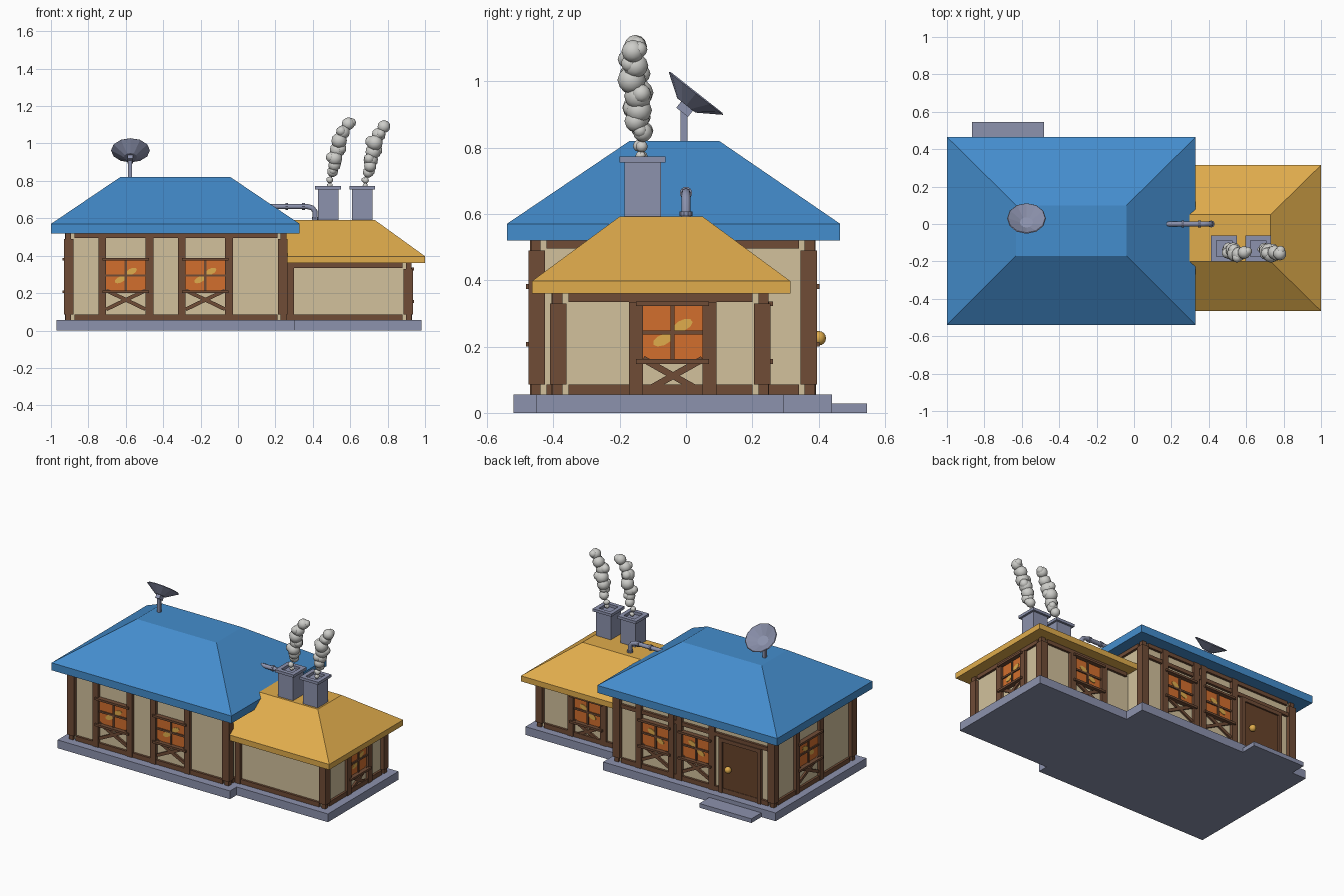
import bpy, bmesh, math
from mathutils import Vector, Matrix

cube = bpy.data.objects.get("Cube")
if cube:
    bpy.data.objects.remove(cube, do_unlink=True)


def material(name, rgb):
    m = bpy.data.materials.new(name)
    m.use_nodes = True
    lin = [((c / 255 + 0.055) / 1.055) ** 2.4 for c in rgb] + [1]
    m.diffuse_color = lin
    bsdf = m.node_tree.nodes["Principled BSDF"]
    bsdf.inputs["Base Color"].default_value = lin
    bsdf.inputs["Roughness"].default_value = 0.8
    return m


BLUE = material("blue roof", (68, 141, 205))
GOLD = material("golden yellow", (224, 172, 76))
CREAM = material("cream plaster", (210, 193, 156))
BROWN = material("timber brown", (112, 76, 54))
DOOR = material("door brown", (104, 67, 42))
SLATE = material("slate grey", (140, 146, 173))
ORANGE = material("orange glass", (210, 110, 45))
SMOKE = material("smoke grey", (205, 205, 201))

parts = {}  # name -> (bmesh, material)


def part(name, mat):
    return parts.setdefault(name, (bmesh.new(), mat))[0]


def loft(name, mat, rings):
    """Stack of rectangles (x0, x1, y0, y1, z), capped at both ends."""
    bm = part(name, mat)
    loops = [[bm.verts.new(p) for p in ((a, c, z), (b, c, z), (b, d, z), (a, d, z))]
             for a, b, c, d, z in rings]
    for lo, hi in zip(loops, loops[1:]):
        for i in range(4):
            j = (i + 1) % 4
            bm.faces.new((lo[i], lo[j], hi[j], hi[i]))
    bm.faces.new(loops[0])
    bm.faces.new(loops[-1])


def box(name, mat, x0, x1, y0, y1, z0, z1):
    loft(name, mat, [(x0, x1, y0, y1, z0), (x0, x1, y0, y1, z1)])


class Wall:
    """Places flat pieces on a wall; u runs along it, depth goes outward."""
    def __init__(self, side, plane):
        self.side, self.plane = side, plane

    def point(self, u, z, d):
        sign = 1 if self.side in ("back", "left") else -1
        if self.side in ("front", "back"):
            return (u, self.plane + sign * d, z)
        return (self.plane + sign * d, u, z)

    def prism(self, name, mat, outline, depth, start=-0.01):
        bm = part(name, mat)
        near, far = ([bm.verts.new(self.point(u, z, d)) for u, z in outline]
                     for d in (start, depth))
        bm.faces.new(near)
        bm.faces.new(far)
        for i in range(len(near)):
            j = (i + 1) % len(near)
            bm.faces.new((near[i], near[j], far[j], far[i]))

    def plate(self, name, mat, u0, u1, z0, z1, depth):
        self.prism(name, mat, [(u0, z0), (u1, z0), (u1, z1), (u0, z1)], depth)

    def bar(self, name, mat, a, b, width, depth):
        a, b = Vector(a), Vector(b)
        n = (b - a).orthogonal().normalized() * width / 2
        self.prism(name, mat, [a - n, b - n, b + n, a + n], depth)

    def window(self, name, u, half, sill, top, post=0.042):
        h, head = half, sill + 0.16
        frame, mid = name + "_frame", sill + 0.08
        self.plate(name + "_glass", ORANGE, u - h, u + h, sill, head, 0.004)
        # Glinting reflections
        for du, dz in ((0.03, 0.022), (-0.03, -0.022)):
            ring = [i * math.tau / 9 for i in range(9)]
            self.prism(name + "_glint", GOLD,
                       [(u + du + 0.03 * math.cos(t), mid + dz + 0.02 * math.sin(t + 0.5))
                        for t in ring], 0.007, 0.003)
        for s in (-1, 1):
            edge = u + s * (h + post / 2)
            self.plate(frame, BROWN, edge - post / 2, edge + post / 2, 0.055, top, 0.02)
            self.bar(frame, BROWN, (u - h, mid - s * 0.006 - 0.13 - s * 0.045),
                     (u + h, mid - 0.13 + s * 0.05), 0.02, 0.012)
        self.plate(frame, BROWN, u - 0.006, u + 0.006, sill, head, 0.012)
        self.plate(frame, BROWN, u - h, u + h, mid - 0.006, mid + 0.006, 0.012)
        for z in (sill - 0.014, head):
            self.plate(frame, BROWN, u - h - 0.02, u + h + 0.02, z, z + 0.014, 0.032)


# Foundations and doorstep
box("main_foundation", SLATE, -0.97, 0.305, -0.52, 0.44, 0, 0.055)
box("annex_foundation", SLATE, 0.305, 0.98, -0.45, 0.295, 0, 0.055)
box("doorstep", SLATE, -0.865, -0.48, 0.44, 0.545, 0, 0.028)


# Plaster bodies with corner posts and rails
def house_body(name, x0, x1, y0, y1, top, corners_x):
    box(name + "_walls", CREAM, x0, x1, y0, y1, 0.055, top)
    for x in corners_x:
        sx = 1 if x == x1 else -1
        for y, sy in ((y0, -1), (y1, 1)):
            for out, inn, z0, z1 in ((0.018, 0.012, 0.055, top), (0.025, 0.025, 0.085, top - 0.03)):
                xs = sorted((x + sx * out, x - sx * inn))
                ys = sorted((y + sy * out, y - sy * inn))
                box(name + "_corner_posts", BROWN, *xs, *ys, z0, z1)
    walls = {"front": Wall("front", y0), "back": Wall("back", y1),
             "right": Wall("right", x0), "left": Wall("left", x1)}
    for side, wall in walls.items():
        lo, hi = (x0, x1) if side in ("front", "back") else (y0, y1)
        for z0, z1 in ((0.055, 0.085), (top - 0.025, top)):
            wall.plate(name + "_rails", BROWN, lo + 0.03, hi - 0.03, z0, z1, 0.015)
    return walls


main = house_body("main", -0.905, 0.24, -0.45, 0.37, 0.52, (-0.905, 0.24))
annex = house_body("annex", 0.23, 0.91, -0.385, 0.23, 0.36, (0.91,))
annex["front"].plate("annex_corner_posts", BROWN, 0.26, 0.3, 0.055, 0.36, 0.02)

# Windows
for i, u in enumerate((-0.6, -0.175)):
    main["front"].window(f"front_window_{i + 1}", u, 0.105, 0.214, 0.52)
for i, u in enumerate((-0.04, -0.34)):
    main["back"].window(f"back_window_{i + 1}", u, 0.1, 0.214, 0.52)
main["right"].window("right_end_window", 0.01, 0.105, 0.214, 0.52)
annex["left"].window("left_end_window", -0.04, 0.09, 0.162, 0.335)
annex["back"].window("annex_back_window", 0.56, 0.1, 0.162, 0.335)

# Back rail, door and knob
back = main["back"]
back.plate("back_upper_rail", BROWN, -0.88, 0.21, 0.42, 0.445, 0.016)
back.plate("door", DOOR, -0.8, -0.54, 0.055, 0.4, 0.012)
for u in (-0.825, -0.54):
    back.plate("door_frame", BROWN, u, u + 0.025, 0.055, 0.42, 0.022)
back.plate("door_frame", BROWN, -0.825, -0.515, 0.395, 0.42, 0.022)
bmesh.ops.create_uvsphere(part("door_knob", GOLD), u_segments=12, v_segments=8, radius=0.022,
                          matrix=Matrix.Translation((-0.59, 0.4, 0.225)))

# Hipped roofs
loft("main_roof", BLUE, [(-1, 0.33, -0.54, 0.465, 0.52), (-1, 0.33, -0.54, 0.465, 0.57),
                         (-0.63, -0.04, -0.17, 0.1, 0.82)])
loft("annex_roof", GOLD, [(0.235, 1, -0.465, 0.315, 0.36), (0.235, 1, -0.465, 0.315, 0.397),
                          (0.235, 0.73, -0.2, 0.05, 0.592)])

# Chimneys with hollow caps
for i, x in enumerate((0.482, 0.664)):
    y = -0.131
    loft(f"chimney_{i + 1}", SLATE,
         [(x - r, x + r, y - r, y + r, z) for r, z in
          ((0.055, 0.55), (0.055, 0.755), (0.069, 0.755), (0.069, 0.773), (0.042, 0.773), (0.042, 0.755))])

# Smoke columns: x offset, height, radius of each puff
puffs = [(0.003, 0.775, 0.014), (0.005, 0.805, 0.018), (0.02, 0.85, 0.03), (0.03, 0.885, 0.034),
         (0.033, 0.92, 0.04), (0.045, 0.965, 0.042), (0.055, 1.015, 0.043), (0.075, 1.06, 0.038),
         (0.103, 1.105, 0.035)]
for i, x in enumerate((0.486, 0.677)):
    bm = part(f"smoke_{i + 1}", SMOKE)
    for k, (dx, z, r) in enumerate(puffs):
        y = -0.13 - 0.004 * k - 0.01 * math.sin(k * 2.2 + i)
        spot = Vector((x + dx, y, z - 0.015 * i * k / 8))
        bmesh.ops.create_icosphere(bm, subdivisions=2, radius=r, matrix=Matrix.Translation(spot))
        # Smaller side puff
        side = Vector((math.cos(k * 2.4 + i), math.sin(k * 2.4 + i), 0.3)) * r * 0.55
        bmesh.ops.create_icosphere(bm, subdivisions=2, radius=r * 0.7,
                                   matrix=Matrix.Translation(spot + side))

# Satellite dish: mast, tilted bracket and shallow bowl
box("dish_mast", SLATE, -0.587, -0.567, -0.016, 0.004, 0.8, 0.92)
tilt = Matrix.Rotation(-math.atan2(0.62, 0.785), 4, "X")
bmesh.ops.create_cube(part("dish_bracket", SLATE), size=1, matrix=Matrix.Translation(
    (-0.577, -0.004, 0.916)) @ tilt @ Matrix.Diagonal((0.03, 0.045, 0.025, 1)))
bm = part("dish_bowl", SLATE)
frame = Matrix.Translation((-0.575, 0.001, 0.927)) @ tilt
profile = ((0.035, 0.0), (0.104, 0.046), (0.1, 0.05), (0.035, 0.012))
rings = [[bm.verts.new(frame @ Vector((r * math.cos(a), r * math.sin(a), z)))
          for a in (k * math.tau / 12 for k in range(12))] for r, z in profile]
for lo, hi in zip(rings, rings[1:]):
    for k in range(12):
        j = (k + 1) % 12
        bm.faces.new((lo[k], lo[j], hi[j], hi[k]))
bm.faces.new(rings[0])
bm.faces.new(rings[-1])

# Pipe flanges
turn = Matrix.Rotation(math.pi / 2, 4, "Y")
for place in (Matrix.Translation((0.26, 0, 0.663)) @ turn, Matrix.Translation((0.35, 0, 0.663)) @ turn,
              Matrix.Translation((0.413, 0, 0.6))):
    bmesh.ops.create_cone(part("pipe_flanges", SLATE), cap_ends=True, segments=10, radius1=0.019,
                          radius2=0.019, depth=0.014, matrix=place)

# Turn every collected part into an object
for name, (bm, mat) in parts.items():
    bmesh.ops.recalc_face_normals(bm, faces=bm.faces)
    smooth = name.startswith(("smoke", "door_knob"))
    for f in bm.faces:
        f.smooth = smooth
    mesh = bpy.data.meshes.new(name)
    bm.to_mesh(mesh)
    bm.free()
    mesh.materials.append(mat)
    bpy.context.collection.objects.link(bpy.data.objects.new(name, mesh))

# Bent pipe between the roofs
curve = bpy.data.curves.new("roof_pipe", "CURVE")
curve.dimensions = "3D"
curve.bevel_depth = 0.014
curve.bevel_resolution = 2
curve.use_fill_caps = True
path = [(0.175, 0.663), (0.37, 0.663), (0.398, 0.655), (0.411, 0.637), (0.413, 0.58)]
spline = curve.splines.new("POLY")
spline.points.add(len(path) - 1)
for p, (x, z) in zip(spline.points, path):
    p.co = (x, 0, z, 1)
curve.materials.append(SLATE)
bpy.context.collection.objects.link(bpy.data.objects.new("roof_pipe", curve))
